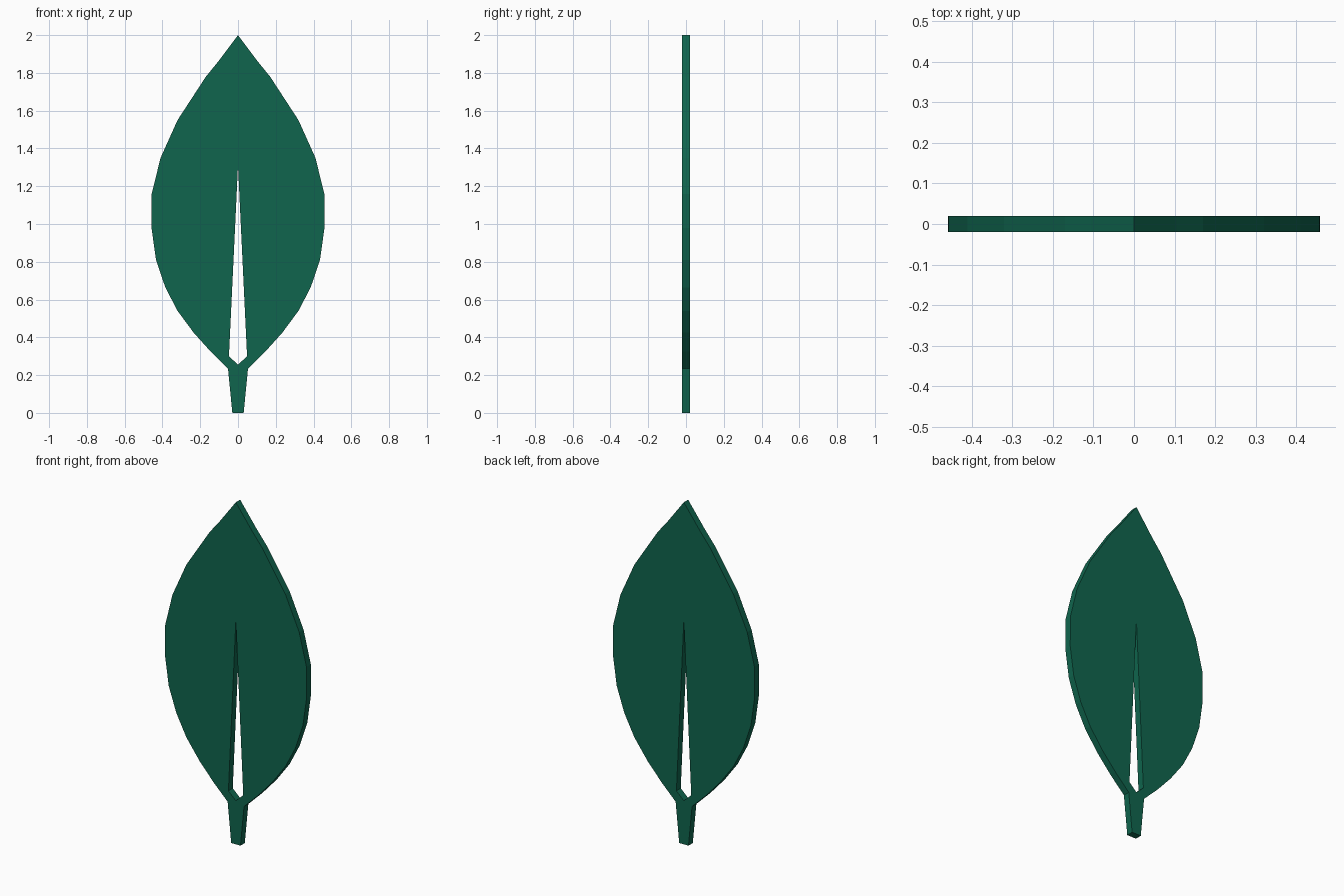
import bpy

if "Cube" in bpy.data.objects:
    bpy.data.objects.remove(bpy.data.objects["Cube"])

# Right half of the leaf: outer edge and stem, then back up along the slit
outer = [(0, 2), (0.105, 1.86), (0.17, 1.78), (0.32, 1.55), (0.41, 1.35),
         (0.457, 1.16), (0.458, 0.98), (0.434, 0.81), (0.385, 0.665),
         (0.32, 0.54), (0.235, 0.425), (0.145, 0.325), (0.053, 0.235),
         (0.03, 0), (0, 0)]
slit = [(0, 0.255), (0.048, 0.30), (0, 1.31)]
points = [(x, 0, z) for x, z in outer + slit]

mesh = bpy.data.meshes.new("leaf")
mesh.from_pydata(points, [], [list(reversed(range(len(points))))])
leaf = bpy.data.objects.new("leaf", mesh)
bpy.context.collection.objects.link(leaf)

# Mirror to the left half, then thicken evenly about y = 0
mirror = leaf.modifiers.new("mirror", 'MIRROR')
mirror.use_axis = (True, False, False)
mirror.use_clip = True
thick = leaf.modifiers.new("thickness", 'SOLIDIFY')
thick.thickness = 0.04
thick.offset = 0

# Dark green
green = bpy.data.materials.new("leaf_green")
green.diffuse_color = (0.005, 0.13, 0.075, 1)
green.use_nodes = True
green.node_tree.nodes["Principled BSDF"].inputs["Base Color"].default_value = green.diffuse_color
mesh.materials.append(green)
